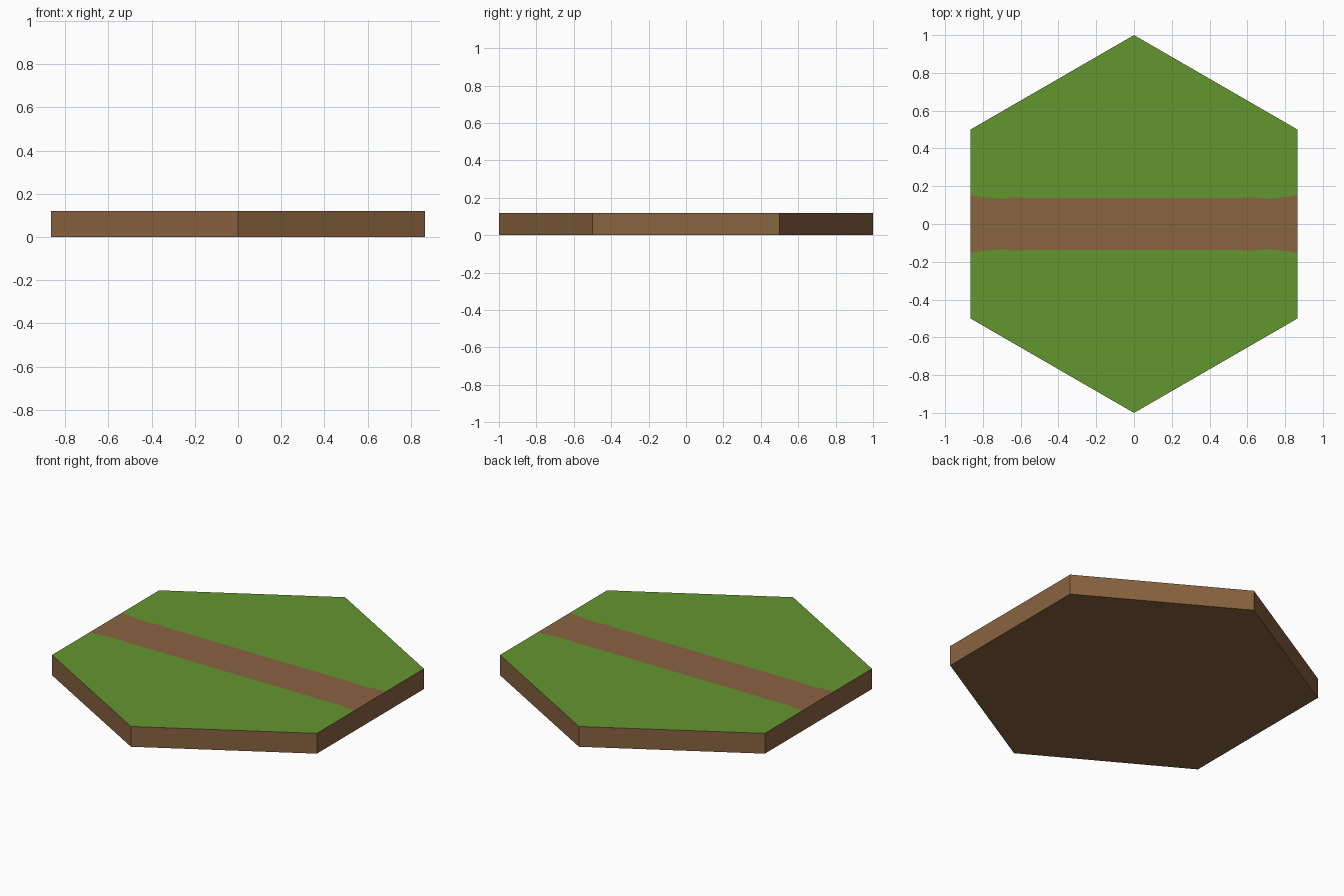
import bpy, bmesh, math

if "Cube" in bpy.data.objects:
    bpy.data.objects.remove(bpy.data.objects["Cube"])


def material(name, srgb):
    m = bpy.data.materials.new(name)
    lin = [((c / 255 + 0.055) / 1.055) ** 2.4 for c in srgb]
    m.diffuse_color = (*lin, 1)
    m.use_nodes = True
    m.node_tree.nodes["Principled BSDF"].inputs["Base Color"].default_value = m.diffuse_color
    return m


H = 0.12                 # tile thickness
W = math.sqrt(3) / 2     # half width across the flats

# Half of the slightly ragged path edge (x, half width), mirrored to the other end
half = [(0.0, 0.138), (0.04, 0.136), (0.1, 0.138), (0.16, 0.137), (0.45, 0.137),
        (0.54, 0.136), (0.6, 0.141), (0.65, 0.139), (0.7, 0.132), (0.77, 0.139), (W, 0.152)]
edge = [(-x, y) for x, y in reversed(half[1:])] + half

bm = bmesh.new()


def verts(points, z):
    return [bm.verts.new((x, y, z)) for x, y in points]


# Path edges and hexagon corners on the top
north = verts(edge, H)
south = verts([(x, -y) for x, y in edge], H)
ne, n, nw = verts([(W, 0.5), (0, 1), (-W, 0.5)], H)
sw, s, se = verts([(-W, -0.5), (0, -1), (W, -0.5)], H)

# Path quads and the two grass fields
for i in range(len(edge) - 1):
    bm.faces.new((south[i], south[i + 1], north[i + 1], north[i])).material_index = 0
bm.faces.new(north + [ne, n, nw]).material_index = 1
bm.faces.new(south[::-1] + [sw, s, se]).material_index = 1

# Earth sides and underside
top = [[ne, n], [n, nw], [nw, north[0], south[0], sw], [sw, s], [s, se],
       [se, south[-1], north[-1], ne]]
base = [bm.verts.new((t[0].co.x, t[0].co.y, 0)) for t in top]
for i, t in enumerate(top):
    bm.faces.new([base[i], base[(i + 1) % 6]] + t[::-1])
bm.faces.new(base[::-1])
bmesh.ops.recalc_face_normals(bm, faces=bm.faces)

mesh = bpy.data.meshes.new("path_tile")
bm.to_mesh(mesh)
bm.free()
mesh.materials.append(material("earth brown", (137, 99, 64)))
mesh.materials.append(material("grass green", (100, 150, 48)))
bpy.context.collection.objects.link(bpy.data.objects.new("path_tile", mesh))
